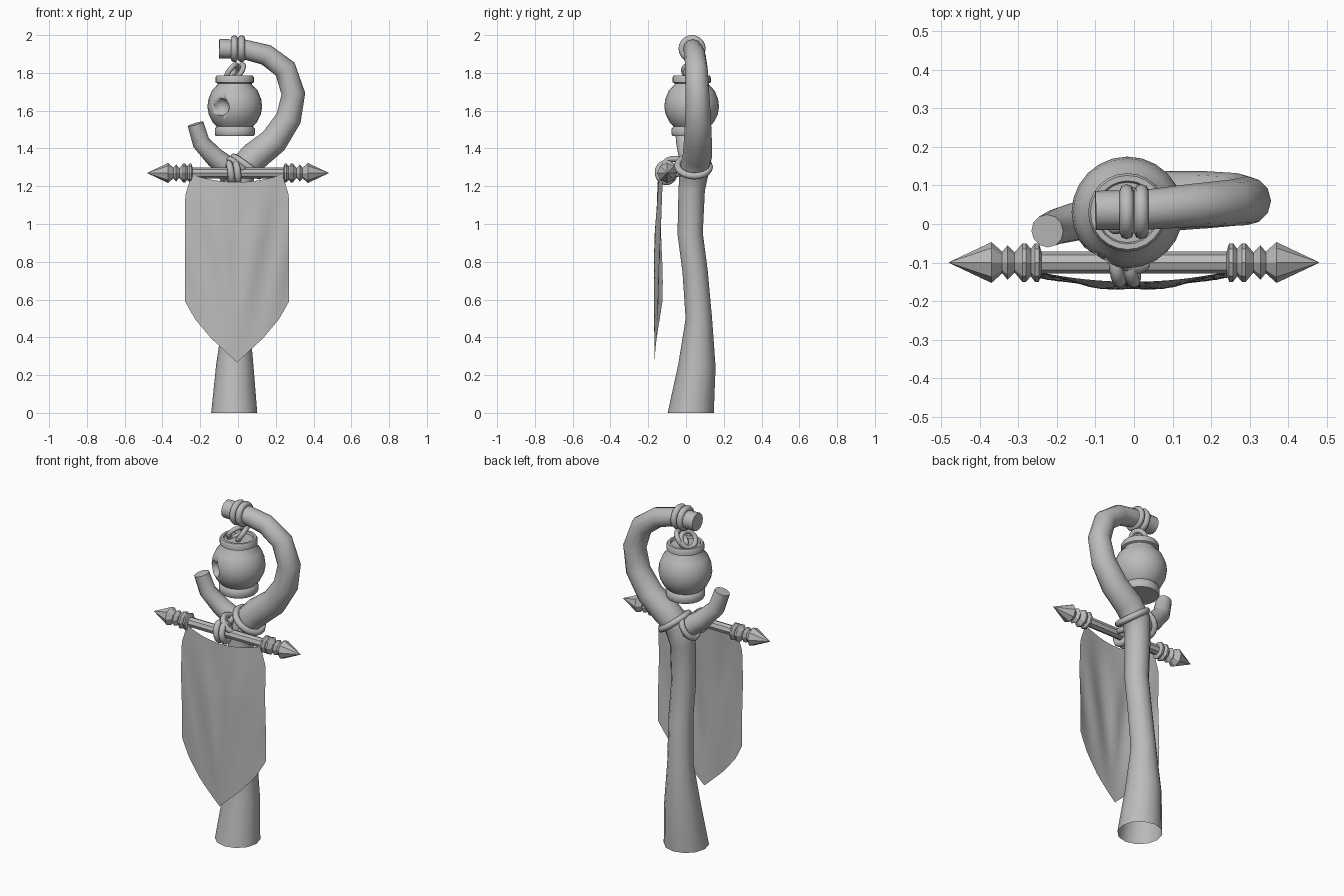
import bpy, bmesh, math
from mathutils import Vector, Matrix

if "Cube" in bpy.data.objects:
    bpy.data.objects.remove(bpy.data.objects["Cube"])

grey = bpy.data.materials.new("stone grey")
grey.diffuse_color = (0.5, 0.5, 0.5, 1)
grey.use_nodes = True
grey.node_tree.nodes["Principled BSDF"].inputs["Base Color"].default_value = grey.diffuse_color


def finish(name, bm, angle=40):
    """Turn a bmesh into a shaded object."""
    bmesh.ops.remove_doubles(bm, verts=bm.verts, dist=0.0005)
    bmesh.ops.recalc_face_normals(bm, faces=bm.faces)
    me = bpy.data.meshes.new(name)
    bm.to_mesh(me)
    bm.free()
    ob = bpy.data.objects.new(name, me)
    bpy.context.collection.objects.link(ob)
    me.materials.append(grey)
    bpy.ops.object.select_all(action='DESELECT')
    ob.select_set(True)
    bpy.context.view_layer.objects.active = ob
    bpy.ops.object.shade_smooth_by_angle(angle=math.radians(angle))
    return ob


def bridge(bm, a, b):
    n = len(a)
    for i in range(n):
        bm.faces.new((a[i], a[(i + 1) % n], b[(i + 1) % n], b[i]))


def tube(name, path, sides=12, cap_start=True):
    """Sweep a circle along (x, y, z, radius) points."""
    bm = bmesh.new()
    pts = [Vector(p[:3]) for p in path]
    rings = []
    for i, p in enumerate(pts):
        t = (pts[min(i + 1, len(pts) - 1)] - pts[max(i - 1, 0)]).normalized()
        if i == 0 and not cap_start:
            t = Vector((0, 0, 1))          # flat foot on the ground
        b = Vector((0, 1, 0))
        b = (b - t * t.dot(b)).normalized()
        n = b.cross(t)
        r = path[i][3]
        rings.append([bm.verts.new(p + r * (math.cos(a) * n + math.sin(a) * b))
                      for a in (math.tau * k / sides for k in range(sides))])
    for a, b in zip(rings, rings[1:]):
        bridge(bm, a, b)
    if cap_start:
        bm.faces.new(rings[0])
    bm.faces.new(rings[-1])
    return finish(name, bm)


def lathe(name, profile, matrix, sides, angle=40):
    """Spin (radius, height) points round local z."""
    bm = bmesh.new()
    rings = [[bm.verts.new((r * math.cos(math.tau * k / sides),
                            r * math.sin(math.tau * k / sides), z))
              for k in range(sides)] for r, z in profile]
    for a, b in zip(rings, rings[1:]):
        bridge(bm, a, b)
    bm.transform(matrix)
    return finish(name, bm, angle)


def ring(name, loc, normal, major, minor, stretch=1.0):
    """Torus around an axis."""
    bm = bmesh.new()
    n, m = 20, 8
    q = Vector(normal).to_track_quat('Z', 'Y').to_matrix().to_4x4()
    rows = []
    for i in range(n):
        a = math.tau * i / n
        rows.append([bm.verts.new(((major + minor * math.cos(c)) * math.cos(a),
                                   (major + minor * math.cos(c)) * math.sin(a) * stretch,
                                   minor * math.sin(c)))
                     for c in (math.tau * j / m for j in range(m))])
    for i in range(n):
        bridge(bm, rows[i], rows[(i + 1) % n])
    bm.transform(Matrix.Translation(loc) @ q)
    return finish(name, bm, 60)


# Pole growing into the curled hook, open at the foot
tube("pole_and_hook", [
    (-.02, .025, 0, .122), (-.017, .058, .25, .099), (-.01, .068, .5, .07),
    (0, .048, .75, .067), (0, .022, .95, .067), (0, .03, 1.18, .07),
    (.02, .045, 1.29, .078), (.09, .06, 1.36, .078), (.19, .063, 1.44, .074),
    (.268, .064, 1.56, .068), (.293, .06, 1.69, .063), (.25, .055, 1.82, .06),
    (.15, .048, 1.895, .056), (.03, .037, 1.925, .052), (-.1, .035, 1.928, .051)],
    cap_start=False)

# Short side branch
tube("branch", [(.03, .045, 1.24, .06), (-.03, .035, 1.285, .058), (-.12, .015, 1.35, .053),
                (-.195, -.005, 1.43, .047), (-.225, -.018, 1.53, .043)])

# Rope bindings
ring("hook_binding", (.045, .04, 1.305), (.6, .05, .8), .085, .018)
ring("branch_binding", (-.045, .03, 1.295), (-.85, -.15, .55), .068, .016)
for i, x in enumerate((-.042, -.006)):
    ring(f"bar_binding_{i}", (x, -.105, 1.272), (1, .1, .12), .043, .018, 1.1)
ring("bar_strap", (-.0, -.055, 1.305), (.65, .1, .75), .06, .016)
for i, x in enumerate((-.019, .019)):
    ring(f"hook_rope_{i}", (x, .032, 1.928), (1, 0, 0), .053, .019)
for i, x in enumerate((-.035, .002)):
    ring(f"lantern_link_{i}", (x, .03 + .01 * i, 1.805), (.8, -.3 + .6 * i, -.55), .045, .014)

# Cross bar with turned, pointed ends
half = [(.03, 0), (.028, .24), (.05, .247), (.05, .257), (.036, .268), (.05, .28), (.05, .29),
        (.026, .31), (.045, .328), (.028, .342), (.053, .37), (0, .482)]
profile = [(r, -z) for r, z in reversed(half)] + half[1:]
profile = [p for p in profile if p[1] != 0]
lathe("cross_bar", profile,
      Matrix.Translation((0, -.1, 1.27)) @ Matrix.Rotation(math.pi / 2, 4, 'Y'), 8, 25)

# Lantern pot with a round hollow in its front
pot = lathe("lantern", [
    (0, 1.465), (.1, 1.465), (.106, 1.475), (.106, 1.505), (.096, 1.517), (.118, 1.54),
    (.138, 1.58), (.145, 1.62), (.14, 1.66), (.122, 1.705), (.092, 1.737), (.09, 1.745),
    (.102, 1.75), (.102, 1.775), (.096, 1.785), (.082, 1.785), (.078, 1.772), (0, 1.772)],
    Matrix.Translation((-.017, .03, 0)), 24)
bm = bmesh.new()
bmesh.ops.create_icosphere(bm, subdivisions=2, radius=.05,
                           matrix=Matrix.Translation((-.093, -.097, 1.62)))
cutter = finish("hollow_cutter", bm)
cutter.hide_render = True
mod = pot.modifiers.new("hollow", 'BOOLEAN')
mod.operation, mod.solver, mod.object = 'DIFFERENCE', 'EXACT', cutter
bpy.context.view_layer.objects.active = pot
bpy.ops.object.modifier_apply(modifier=mod.name)
bpy.data.objects.remove(cutter)


# Hanging banner: bowed sheet, sagging top, pointed bottom
def bottom(u):
    keys = [(0, .267), (.5, .395), (.82, .5), (1, .59)]
    for (a, za), (b, zb) in zip(keys, keys[1:]):
        if u <= b:
            return za + (zb - za) * (u - a) / (b - a)
    return keys[-1][1]


bm = bmesh.new()
cols, rows = 20, 20
grid = []
for j in range(rows + 1):
    v = j / rows
    line = []
    for i in range(cols + 1):
        u = 2 * i / cols - 1
        top = 1.222 + .04 * u * u
        z = top + (bottom(abs(u)) - top) * v
        width = .24 + .035 * min(1, v * 6)
        fold = .007 * math.sin(9 * abs(u) + 5 * v) * math.sin(math.pi * v)
        y = -.125 - (.025 + .015 * min(1, v * 3)) * (1 - u * u) + fold
        line.append(bm.verts.new((-.005 + width * u, y, z)))
    grid.append(line)
for a, b in zip(grid, grid[1:]):
    for i in range(cols):
        bm.faces.new((a[i], b[i], b[i + 1], a[i + 1]))
finish("banner", bm)
